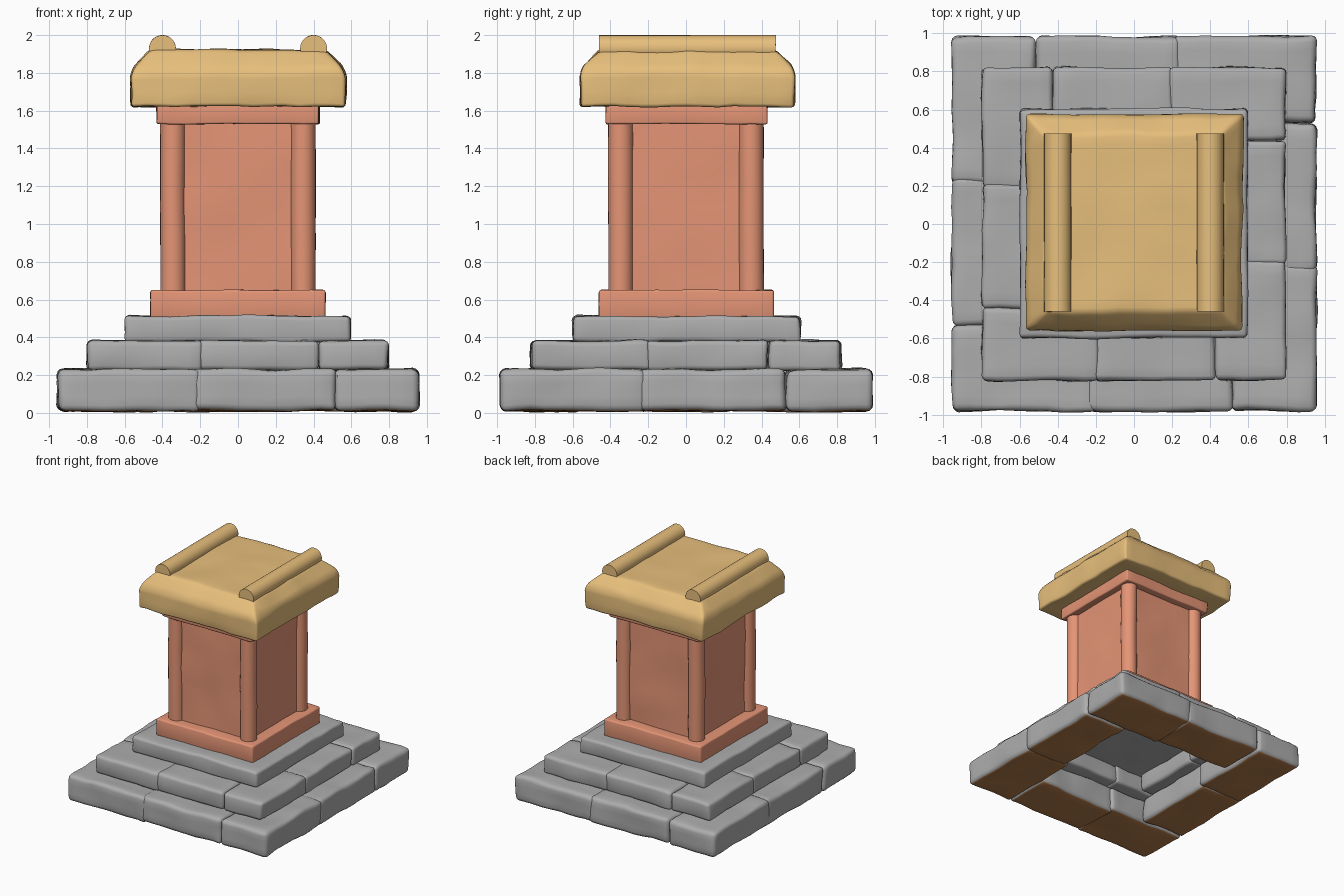
import bpy, bmesh, math, random
from mathutils import Vector, noise

if "Cube" in bpy.data.objects:
    bpy.data.objects.remove(bpy.data.objects["Cube"])

random.seed(4)


def material(name, rgb):
    m = bpy.data.materials.new(name)
    m.diffuse_color = (*rgb, 1)
    m.use_nodes = True
    m.node_tree.nodes["Principled BSDF"].inputs["Base Color"].default_value = m.diffuse_color
    return m


STONE = material("stone", (0.42, 0.42, 0.42))
EARTH = material("earth_underside", (0.45, 0.2, 0.07))
CLAY = material("clay", (0.78, 0.3, 0.18))
GOLD = material("gold", (0.8, 0.52, 0.2))


def finish(name, bm, mats, rough, step=0.08, angle=35, earth=False):
    """Slice into a fine grid, roughen with noise and turn into an object."""
    for axis in range(3):
        lo = min(v.co[axis] for v in bm.verts)
        hi = max(v.co[axis] for v in bm.verts)
        n = max(1, round((hi - lo) / step))
        for i in range(1, n):
            p, d = Vector(), Vector()
            p[axis], d[axis] = lo + (hi - lo) * i / n, 1
            bmesh.ops.bisect_plane(bm, geom=bm.verts[:] + bm.edges[:] + bm.faces[:],
                                   plane_co=p, plane_no=d, dist=0.003)
    bmesh.ops.recalc_face_normals(bm, faces=bm.faces[:])
    if earth:
        for f in bm.faces:
            if f.normal.z < -0.9:
                f.material_index = 1
    off = Vector([random.uniform(0, 50) for _ in range(3)])
    for v in bm.verts:
        d = noise.noise_vector(v.co * 4 + off) + 0.5 * noise.noise_vector(v.co * 10 + off)
        v.co += d * rough
        v.co.z = max(v.co.z, 0)
    me = bpy.data.meshes.new(name)
    bm.to_mesh(me)
    bm.free()
    for m in mats:
        me.materials.append(m)
    ob = bpy.data.objects.new(name, me)
    bpy.context.collection.objects.link(ob)
    bpy.ops.object.select_all(action='DESELECT')
    ob.select_set(True)
    bpy.context.view_layer.objects.active = ob
    bpy.ops.object.shade_smooth_by_angle(angle=math.radians(angle))
    return ob


def loft(name, rings, mats, bevel=0.03, rough=0.01, **kw):
    """Closed solid through rectangles given as (x0, x1, y0, y1, z)."""
    bm = bmesh.new()
    loops = [[bm.verts.new((x, y, z)) for x, y in ((a, c), (b, c), (b, d), (a, d))]
             for a, b, c, d, z in rings]
    bm.faces.new(loops[0][::-1])
    bm.faces.new(loops[-1])
    for l0, l1 in zip(loops, loops[1:]):
        for i in range(4):
            j = (i + 1) % 4
            bm.faces.new((l0[i], l0[j], l1[j], l1[i]))
    if bevel:
        bmesh.ops.bevel(bm, geom=bm.edges[:], offset=bevel, segments=3, profile=0.5,
                        affect='EDGES', clamp_overlap=True)
    return finish(name, bm, mats, rough, **kw)


def box(name, x0, x1, y0, y1, z0, z1, mats, **kw):
    return loft(name, [(x0, x1, y0, y1, z0), (x0, x1, y0, y1, z1)], mats, **kw)


def cylinder(name, p, q, r, mat, segs=24, rough=0.003):
    bm = bmesh.new()
    p, q = Vector(p), Vector(q)
    bmesh.ops.create_cone(bm, cap_ends=True, segments=segs, radius1=r, radius2=r,
                          depth=(q - p).length)
    rot = (q - p).to_track_quat('Z', 'Y').to_matrix()
    for v in bm.verts:
        v.co = rot @ v.co + (p + q) / 2
    return finish(name, bm, [mat], rough, step=0.15)


def step_ring(name, hx, hy, inner, z0, z1, a, b, c, **kw):
    """Pinwheel ring of four corner stones and four middle stones."""
    for k in range(4):
        for kind, (x0, x1, y0, y1) in (("corner", (a, hy, -hy, -b)),
                                       ("middle", (-c, a, -hy, -inner))):
            pts = [(x0, y0), (x1, y1)]
            for _ in range(k):
                pts = [(y, -x) for x, y in pts]
            xs = sorted(p[0] * hx / hy for p in pts)
            ys = sorted(p[1] for p in pts)
            box(f"{name}_{kind}_stone_{k + 1}", *xs, *ys, z0, z1, **kw)


# Hollow stone steps and the slab that closes them
step_ring("lower_step", 0.955, 0.982, 0.55, 0.01, 0.23, 0.53, 0.21, 0.25,
          mats=[STONE, EARTH], earth=True, bevel=0.032, rough=0.013)
step_ring("middle_step", 0.795, 0.82, 0.45, 0.225, 0.382, 0.44, 0.19, 0.21,
          mats=[STONE], bevel=0.026, rough=0.011)
box("top_slab", -0.597, 0.597, -0.597, 0.605, 0.375, 0.513, [STONE], bevel=0.022, rough=0.009)

# Clay pillar: plinth, recessed panels, corner columns, collar
box("plinth", -0.463, 0.463, -0.46, 0.463, 0.5, 0.65, [CLAY], bevel=0.012, rough=0.005)
box("pillar_body", -0.365, 0.365, -0.365, 0.365, 0.62, 1.56, [CLAY], bevel=0, rough=0.008)
for sx in (-1, 1):
    for sy in (-1, 1):
        cylinder("corner_column", (sx * 0.345, sy * 0.345, 0.63),
                 (sx * 0.345, sy * 0.345, 1.55), 0.066, CLAY)
box("collar", -0.43, 0.43, -0.425, 0.43, 1.53, 1.64, [CLAY], bevel=0.01, rough=0.005)

# Roof block with sloping shoulders and two rolls
loft("roof", [(-h, h, -h + 0.008, h + 0.008, z) for h, z in
              ((0.565, 1.622), (0.568, 1.79), (0.55, 1.835), (0.465, 1.92))],
     [GOLD], bevel=0.018, rough=0.011)
for sx in (-1, 1):
    cylinder("roof_roll", (sx * 0.4, -0.46, 1.929), (sx * 0.4, 0.475, 1.929), 0.071, GOLD, 28,
             rough=0.001)
